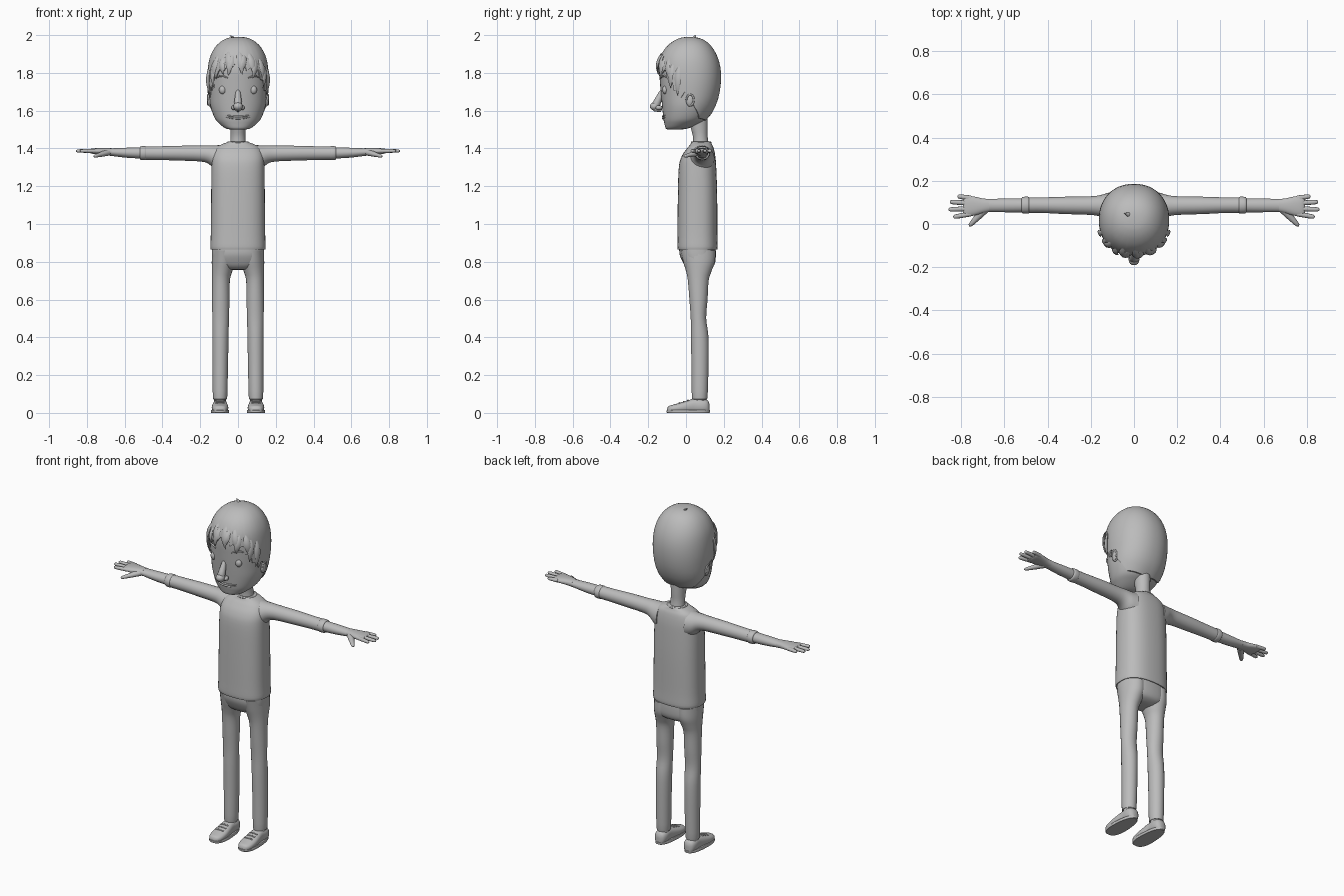
import bpy, bmesh, math
from mathutils import Vector

GREY = bpy.data.materials.new("plain_grey")
GREY.diffuse_color = (0.5, 0.5, 0.5, 1)


def dense(rows, n=4):
    """Catmull-Rom resampling of a table of section values."""
    out = []
    for i in range(len(rows) - 1):
        p0, p1 = rows[max(i - 1, 0)], rows[i]
        p2, p3 = rows[i + 1], rows[min(i + 2, len(rows) - 1)]
        for k in range(n):
            t = k / n
            out.append(tuple(0.5 * (2 * b + (c - a) * t + (2 * a - 5 * b + 4 * c - d) * t * t
                                    + (3 * b - a - 3 * c + d) * t ** 3)
                             for a, b, c, d in zip(p0, p1, p2, p3)))
    return out + [tuple(rows[-1])]


def unit(a, e=2.0):
    """Point on a unit superellipse."""
    c, s = math.cos(a), math.sin(a)
    return (math.copysign(abs(c) ** (2 / e), c), math.copysign(abs(s) ** (2 / e), s))


def loft(name, rings, angle=40):
    bm = bmesh.new()
    vs = [[bm.verts.new(p) for p in r] for r in rings]
    n = len(rings[0])
    for a, b in zip(vs, vs[1:]):
        for i in range(n):
            bm.faces.new((a[i], a[(i + 1) % n], b[(i + 1) % n], b[i]))
    bm.faces.new(vs[0])
    bm.faces.new(vs[-1])
    bmesh.ops.recalc_face_normals(bm, faces=bm.faces)
    me = bpy.data.meshes.new(name)
    bm.to_mesh(me)
    bm.free()
    ob = bpy.data.objects.new(name, me)
    bpy.context.collection.objects.link(ob)
    me.materials.append(GREY)
    bpy.ops.object.select_all(action='DESELECT')
    ob.select_set(True)
    bpy.context.view_layer.objects.active = ob
    bpy.ops.object.shade_smooth_by_angle(angle=math.radians(angle))
    return ob


def stack_z(name, rows, e=2.0, n=32, sub=4):
    """Upright body from rows of z, centre x, half width, front y, back y."""
    rings = []
    for z, cx, hw, f, b in dense(rows, sub):
        rings.append([(cx + hw * u, (f + b) / 2 + (b - f) / 2 * v, z)
                      for u, v in (unit(2 * math.pi * i / n, e) for i in range(n))])
    return loft(name, rings)


def stack_x(name, side, rows, e=2.0, n=24, sub=3):
    """Sideways limb from rows of x, centre y, centre z, half y, half z."""
    rings = []
    for x, cy, cz, hy, hz in dense(rows, sub):
        rings.append([(side * x, cy + hy * u, cz + hz * v)
                      for u, v in (unit(2 * math.pi * i / n, e) for i in range(n))])
    return loft(name, rings)


def tube(name, pts, radii, flat=1.0, up=(0, 0, 1), n=10):
    """Round or flattened tube along a path; flat scales the up direction."""
    pts = [Vector(p) for p in pts]
    rings = []
    for i, p in enumerate(pts):
        d = (pts[min(i + 1, len(pts) - 1)] - pts[max(i - 1, 0)]).normalized()
        s = d.cross(Vector(up)).normalized()
        t = s.cross(d)
        rings.append([p + radii[i] * (s * math.cos(a) + t * math.sin(a) * flat)
                      for a in (2 * math.pi * k / n for k in range(n))])
    return loft(name, rings, 60)


def ball(name, centre, size, n=16):
    rings = []
    for j in range(1, n):
        a = math.pi * j / n
        rings.append([(centre[0] + size[0] * math.sin(a) * math.cos(b),
                       centre[1] + size[1] * math.sin(a) * math.sin(b),
                       centre[2] + size[2] * math.cos(a))
                      for b in (2 * math.pi * k / n for k in range(n))])
    return loft(name, rings, 60)


# Head
HEAD = [(1.500, 0, .035, -.095, -.03), (1.506, 0, .065, -.107, .01), (1.53, 0, .098, -.114, .065),
        (1.56, 0, .123, -.12, .112), (1.62, 0, .145, -.126, .148), (1.68, 0, .152, -.132, .168),
        (1.75, 0, .156, -.138, .178), (1.82, 0, .153, -.142, .176), (1.88, 0, .141, -.13, .16),
        (1.93, 0, .115, -.1, .132), (1.963, 0, .08, -.06, .098), (1.98, 0, .042, -.02, .058),
        (1.984, 0, .008, .01, .026)]
stack_z("head", HEAD, 2.15, 40)
TABLE = dense(HEAD, 8)


def on_head(deg, z, off=0.0):
    """Point on the head surface; deg is measured from the front."""
    row = TABLE[0] if z < TABLE[0][0] else TABLE[-1]
    for a, b in zip(TABLE, TABLE[1:]):
        if a[0] <= z < b[0]:
            t = (z - a[0]) / (b[0] - a[0])
            row = [p + (q - p) * t for p, q in zip(a, b)]
            break
    u, v = unit(math.radians(deg - 90), 2.15)
    return Vector(((row[2] + off) * u, (row[3] + row[4]) / 2 + ((row[4] - row[3]) / 2 + off) * v, z))


# Hair cap with a jagged front edge
LINE = [(0, 1.845), (40, 1.81), (60, 1.73), (72, 1.69), (85, 1.70), (102, 1.62), (125, 1.56), (181, 1.545)]


def hairline(deg):
    t = abs((deg + 180) % 360 - 180)
    for (a, za), (b, zb) in zip(LINE, LINE[1:]):
        if a <= t < b:
            return za + (zb - za) * (t - a) / (b - a)


N = 120
cap = [[], []] + [[] for _ in range(18)]
for i in range(N):
    deg = 360 * i / N
    t = abs((deg + 180) % 360 - 180)
    low = hairline(deg) + (.022 * ((i % 5) / 2.5 - 1) if t < 80 else 0)
    cap[0].append(on_head(deg, low, -.004))
    for j in range(19):
        f = math.sin(math.pi / 2 * j / 18)
        p = on_head(deg, low + (1.984 - low) * f, .007)
        cap[j + 1].append(p + Vector((0, 0, .006 * f)))
loft("hair_cap", cap)

# Hair strands: bearing, top, tip, sideways drift
STRANDS = [(-72, 1.84, 1.68, 4), (-58, 1.86, 1.72, 9), (-46, 1.90, 1.76, -6), (-34, 1.88, 1.79, 8),
           (-22, 1.92, 1.80, 9), (-10, 1.90, 1.785, -7), (1, 1.92, 1.79, 6), (12, 1.90, 1.80, -8),
           (23, 1.91, 1.785, 7), (35, 1.88, 1.77, -8), (47, 1.88, 1.76, 6), (59, 1.85, 1.72, -6),
           (72, 1.84, 1.68, -4)]
for deg, top, tip, drift in STRANDS:
    pts = [on_head(deg + drift * k / 5, top + (tip - top) * k / 5, o)
           for k, o in enumerate((.004, .010, .013, .014, .012, .007))]
    out = on_head(deg, top) - Vector((0, .02, top))
    tube("hair_strand", pts, (.004, .014, .018, .016, .010, .001), .4, out, 6)
tube("crown_tuft", [(-.015, .04, 1.975), (-.03, .045, 1.99), (-.045, .05, 2.0)], (.014, .009, .001), .6)

# Face
tube("nose", [(0, -.118, 1.72), (0, -.133, 1.69), (0, -.148, 1.655), (0, -.160, 1.63), (0, -.156, 1.61),
              (0, -.13, 1.60)], (.007, .014, .019, .023, .020, .008), 1.0, (0, -1, 0), 16)
ball("nose_tip", (0, -.166, 1.623), (.025, .025, .022))
for s in (-1, 1):
    ball("nostril", (s * .021, -.143, 1.616), (.014, .018, .013), 12)
    ball("eye", on_head(s * 31, 1.71, -.004), (.019, .015, .022))
    tube("eyebrow", [on_head(s * d, z, .002) for d, z in ((18, 1.772), (27, 1.782), (36, 1.783), (44, 1.775))],
         (.003, .006, .006, .002), .8)
    ball("ear", (s * .149, .022, 1.655), (.014, .022, .034))
    tube("ear_rim", [(s * .158, .022 + .019 * math.cos(a), 1.657 + .029 * math.sin(a))
                     for a in (math.radians(-70 + 25 * k) for k in range(11))], [.005] * 11, 1, (1, 0, 0), 8)
for name, z, r in (("upper_lip", 1.570, .005), ("lower_lip", 1.560, .006)):
    tube(name, [on_head(d, z + .000008 * d * d, .001) for d in range(-28, 29, 7)],
         [.001, r * .6, r * .8, r, r, r, r * .8, r * .6, .001])

# Neck, shirt and collar
stack_z("neck", [(1.40, 0, .045, .035, .125), (1.46, 0, .039, .037, .115), (1.51, 0, .040, .025, .115),
                 (1.58, 0, .045, .01, .115)], n=24)
stack_z("shirt", [(.868, 0, .135, -.035, .155), (.870, 0, .146, -.045, .167), (.95, 0, .144, -.045, .166),
                  (1.15, 0, .142, -.043, .165), (1.30, 0, .140, -.038, .16), (1.36, 0, .136, -.022, .155),
                  (1.40, 0, .118, .005, .147), (1.42, 0, .09, .022, .138), (1.432, 0, .058, .028, .132),
                  (1.436, 0, .043, .036, .122)], 2.5, 40)
tube("collar", [(.052 * math.cos(a), .08 + .05 * math.sin(a), 1.432)
                for a in (2 * math.pi * k / 32 for k in range(33))], [.005] * 33)

# Trousers
stack_z("hips", [(.885, 0, .138, -.036, .156), (.84, 0, .138, -.034, .158), (.80, 0, .134, -.018, .155),
                 (.775, 0, .11, -.002, .143), (.76, 0, .07, .02, .115), (.757, 0, .03, .05, .09)], 2.5)

for s in (-1, 1):
    stack_z("trouser_leg", [(.86, s * .075, .062, -.03, .155), (.80, s * .077, .062, -.015, .153),
                            (.75, s * .084, .054, .0, .135), (.70, s * .09, .047, .01, .12),
                            (.60, s * .091, .046, .018, .114), (.50, s * .092, .044, .025, .107),
                            (.40, s * .093, .043, .026, .119), (.25, s * .094, .041, .029, .119),
                            (.085, s * .095, .038, .031, .114), (.08, s * .095, .030, .038, .106)], n=24)
    stack_z("ankle", [(.10, s * .095, .030, .042, .105), (.05, s * .095, .032, .038, .108)], n=20)

    # Shoe: rows of y, half width, height
    SHOE = [(-.100, .012, .022), (-.092, .028, .036), (-.07, .040, .043), (-.03, .044, .054),
            (.015, .040, .068), (.05, .036, .076), (.09, .037, .074), (.115, .029, .066), (.125, .012, .045)]
    rings = []
    for y, w, h in dense(SHOE, 3):
        rings.append([(s * .095 + w * u, y, max(.006, h / 2 + h / 2 * v))
                      for u, v in (unit(2 * math.pi * k / 24, 2.5) for k in range(24))])
    loft("shoe", rings)
    rings = [[(s * .095 + (.047 - .006 * v) * k * u, .0125 + .1155 * k * v, z)
              for u, v in (unit(2 * math.pi * i / 32, 2.5) for i in range(32))]
             for z, k in ((0, .97), (.003, 1), (.013, 1), (.016, .96))]
    loft("shoe_sole", rings)
    for y, z in ((-.035, .053), (-.012, .060), (.010, .067)):
        tube("shoe_lace", [(s * .095 + x, y, z - 6 * x * x) for x in (-.024, -.012, 0, .012, .024)],
             [.004] * 5, 1, (0, 0, 1), 8)

    # Sleeve, cuff and forearm
    stack_x("sleeve", s, [(.09, .083, 1.345, .068, .073), (.125, .083, 1.352, .060, .064),
                          (.155, .084, 1.367, .050, .049), (.20, .085, 1.373, .043, .042),
                          (.32, .086, 1.375, .040, .039), (.42, .087, 1.375, .036, .036),
                          (.50, .087, 1.375, .036, .035)])
    stack_x("sleeve_cuff", s, [(.485, .087, 1.375, .034, .033), (.49, .087, 1.375, .039, .037),
                               (.515, .087, 1.375, .038, .036), (.52, .087, 1.375, .031, .030)])
    stack_x("forearm", s, [(.49, .086, 1.376, .032, .030), (.58, .086, 1.377, .032, .027),
                           (.66, .086, 1.380, .030, .021), (.69, .086, 1.382, .030, .019)])

    # Hand and fingers
    stack_x("palm", s, [(.67, .086, 1.381, .030, .020), (.70, .084, 1.383, .034, .019),
                        (.735, .083, 1.385, .043, .017), (.77, .083, 1.386, .048, .014),
                        (.785, .083, 1.386, .044, .010), (.79, .083, 1.386, .034, .005)], 2.3)
    for y0, x1, y1 in ((.120, .816, .128), (.096, .852, .102), (.071, .858, .067), (.047, .836, .032)):
        a, b = Vector((s * .755, y0, 1.386)), Vector((s * x1, y1, 1.387))
        tube("finger", [a.lerp(b, t) for t in (0, .4, .8, .92, .98, 1)],
             (.012, .0115, .0105, .009, .006, .002), .9)
    a, b = Vector((s * .69, .068, 1.378)), Vector((s * .762, -.01, 1.358))
    tube("thumb", [a.lerp(b, t) for t in (0, .35, .7, .9, .97, 1)], (.020, .017, .0125, .010, .007, .002), .85)
